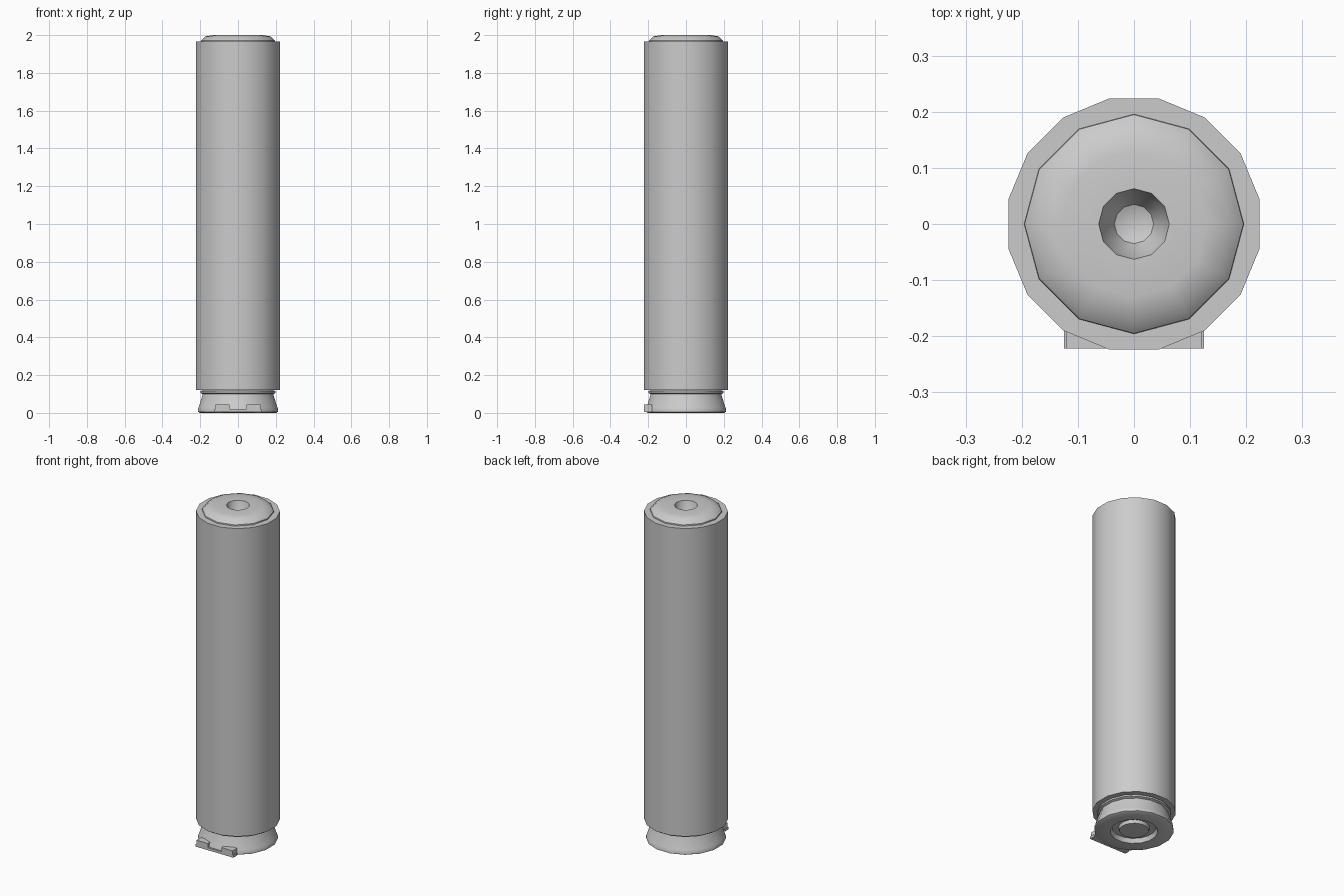
import bpy, bmesh, math

if "Cube" in bpy.data.objects:
    bpy.data.objects.remove(bpy.data.objects["Cube"])


def finish(name, bm, angle=40):
    bmesh.ops.remove_doubles(bm, verts=bm.verts, dist=1e-5)
    bmesh.ops.recalc_face_normals(bm, faces=bm.faces)
    me = bpy.data.meshes.new(name)
    bm.to_mesh(me)
    bm.free()
    ob = bpy.data.objects.new(name, me)
    bpy.context.collection.objects.link(ob)
    bpy.ops.object.select_all(action='DESELECT')
    ob.select_set(True)
    bpy.context.view_layer.objects.active = ob
    bpy.ops.object.shade_smooth_by_angle(angle=math.radians(angle))
    return ob


def lathe(name, profile, sides, turn=0.0):
    """Spin an (r, z) profile around z; points with r = 0 close the shape."""
    bm = bmesh.new()
    rings = []
    for r, z in profile:
        rings.append([bm.verts.new((r * math.cos(2 * math.pi * (i + turn) / sides),
                                    r * math.sin(2 * math.pi * (i + turn) / sides), z))
                      for i in range(sides)])
    for a, b in zip(rings, rings[1:]):
        for i in range(sides):
            j = (i + 1) % sides
            bm.faces.new((a[i], a[j], b[j], b[i]))
    return finish(name, bm)


def block(name, x, y, z):
    bm = bmesh.new()
    bmesh.ops.create_cube(bm, size=1)
    for v in bm.verts:
        v.co = [lo + (c + 0.5) * (hi - lo) for c, (lo, hi) in zip(v.co, (x, y, z))]
    return finish(name, bm)


# Long tube with a flat lip at each end
lathe("body_tube", [(0.18, 0.12), (0.228, 0.12), (0.228, 1.965), (0.19, 1.965)], 16, 0.5)

# Domed end cap with a bowl-shaped centre hole
lathe("end_cap", [(0.197, 1.955), (0.195, 1.972), (0.172, 1.993), (0.13, 2.0),
                  (0.063, 2.0), (0.055, 1.97), (0.035, 1.93), (0.0, 1.915)], 12)

# Flared base with neck groove, rim and recessed ring underneath
lathe("base", [(0.19, 0.12), (0.203, 0.115), (0.203, 0.105), (0.19, 0.10),
               (0.212, 0.03), (0.217, 0.02), (0.217, 0.006), (0.205, 0.0),
               (0.13, 0.0), (0.12, 0.025), (0.085, 0.025), (0.08, 0.006),
               (0.0, 0.006)], 16, 0.5)

# Small front clip: a thin bar with two upright tabs
block("clip_bar", (-0.125, 0.125), (-0.222, -0.19), (0.005, 0.02))
for side, s in (("left", -1), ("right", 1)):
    block("clip_tab_" + side, sorted((s * 0.045, s * 0.12)), (-0.222, -0.18), (0.005, 0.045))
